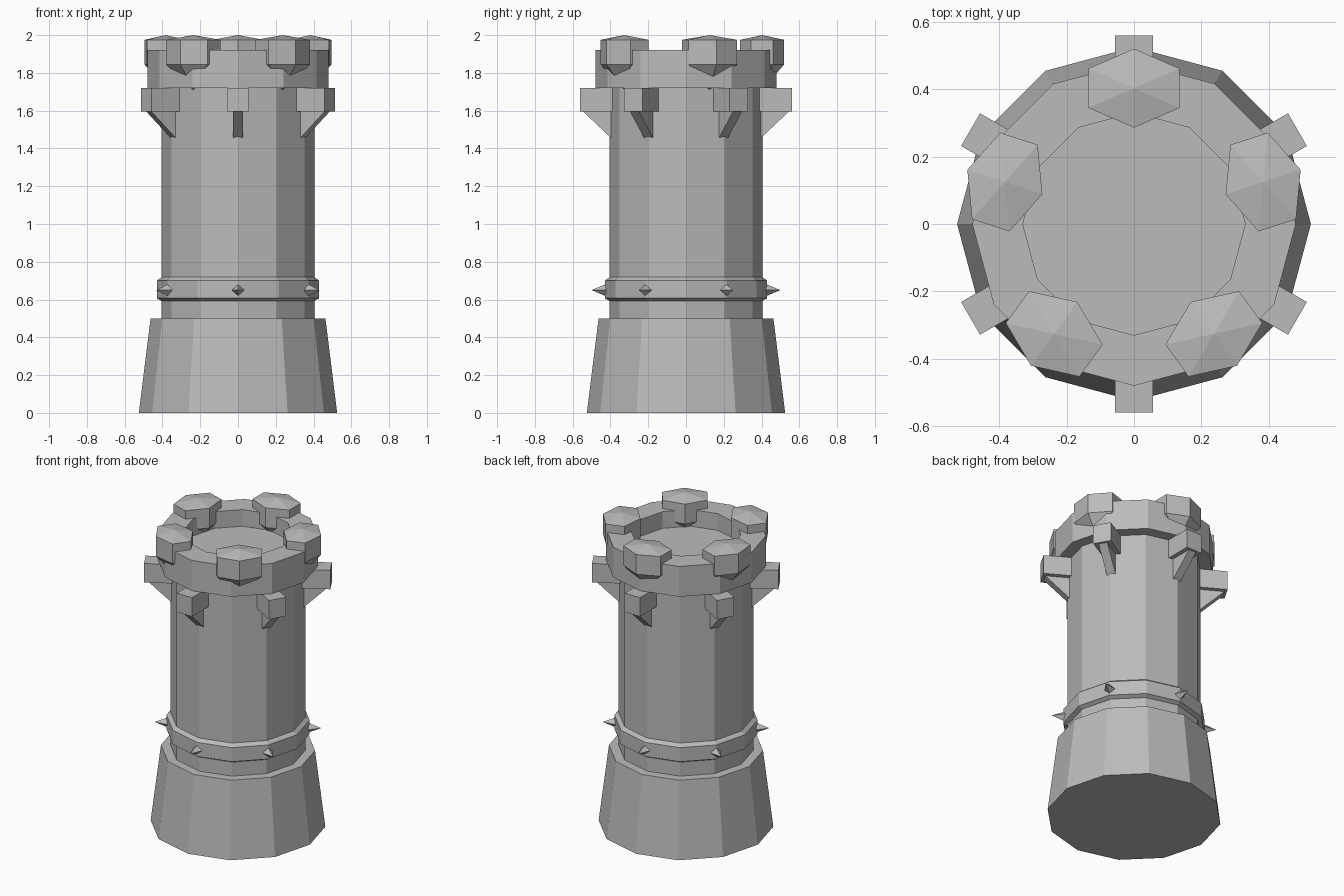
import bpy, bmesh
from math import sin, cos, pi, radians

cube = bpy.data.objects.get("Cube")
if cube:
    bpy.data.objects.remove(cube)

stone = bpy.data.materials.new("grey_stone")
stone.use_nodes = True
grey = (0.5, 0.5, 0.5, 1)
stone.diffuse_color = grey
stone.node_tree.nodes["Principled BSDF"].inputs["Base Color"].default_value = grey


def finish(name, bm, angle=0):
    """Turn a bmesh into a flat shaded object, turned about the tower axis."""
    bmesh.ops.recalc_face_normals(bm, faces=bm.faces)
    mesh = bpy.data.meshes.new(name)
    bm.to_mesh(mesh)
    bm.free()
    mesh.materials.append(stone)
    obj = bpy.data.objects.new(name, mesh)
    obj.rotation_euler.z = radians(angle)
    bpy.context.collection.objects.link(obj)


def bridge(bm, a, b):
    n = len(a)
    for i in range(n):
        j = (i + 1) % n
        bm.faces.new((a[i], a[j], b[j], b[i]))


def lathe(name, profile, sides=12):
    """Sweep (radius, height) points round the axis and cap both ends."""
    bm = bmesh.new()
    rings = [[bm.verts.new((r * cos(2 * pi * i / sides), r * sin(2 * pi * i / sides), z))
              for i in range(sides)] for r, z in profile]
    for a, b in zip(rings, rings[1:]):
        bridge(bm, a, b)
    bm.faces.new(rings[0])
    bm.faces.new(rings[-1])
    finish(name, bm)


def prism(name, outline, width, angle):
    """Extrude a (radius, height) outline sideways, facing outward at angle."""
    bm = bmesh.new()
    a, b = [[bm.verts.new((r, s * width / 2, z)) for r, z in outline] for s in (-1, 1)]
    bridge(bm, a, b)
    bm.faces.new(a)
    bm.faces.new(b)
    finish(name, bm, angle)


def merlon(name, angle):
    """Stretched hexagonal block with a shallow cap and a pointed underside."""
    bm = bmesh.new()
    mid = 0.403
    low, high = [[bm.verts.new((mid + 0.117 * cos(k * pi / 3), 0.156 * sin(k * pi / 3), z))
                  for k in range(6)] for z in (1.845, 1.975)]
    bridge(bm, low, high)
    for ring, z in ((low, 1.71), (high, 2.0)):
        tip = bm.verts.new((mid, 0, z))
        for k in range(6):
            bm.faces.new((ring[k], ring[(k + 1) % 6], tip))
    finish(name, bm, angle)


def spike(name, angle):
    """Four sided diamond spike."""
    bm = bmesh.new()
    base = [bm.verts.new((0.41, 0.038 * cos(k * pi / 2), 0.65 + 0.038 * sin(k * pi / 2)))
            for k in range(4)]
    tip = bm.verts.new((0.5, 0, 0.65))
    bm.faces.new(base)
    for k in range(4):
        bm.faces.new((base[k], base[(k + 1) % 4], tip))
    finish(name, bm, angle)


# Tower body
lathe("base", [(0.525, 0), (0.463, 0.5)])
lathe("shaft", [(0.405, 0.49), (0.405, 1.73)])
lathe("band", [(0.4, 0.59), (0.43, 0.607), (0.43, 0.7), (0.4, 0.722)])
lathe("crown", [(0.39, 1.72), (0.48, 1.72), (0.48, 1.92), (0.33, 1.92), (0.33, 1.81)])

# Merlons on the crown
for i in range(5):
    merlon(f"merlon_{i + 1}", 90 + 72 * i)

# Beam ends with braces, and the spikes on the band
for i in range(6):
    turn = 30 + 60 * i
    prism(f"beam_{i + 1}", [(0.35, 1.595), (0.56, 1.595), (0.56, 1.72), (0.35, 1.72)], 0.112, turn)
    prism(f"brace_{i + 1}", [(0.38, 1.44), (0.55, 1.6), (0.38, 1.6)], 0.055, turn)
    spike(f"spike_{i + 1}", turn)
